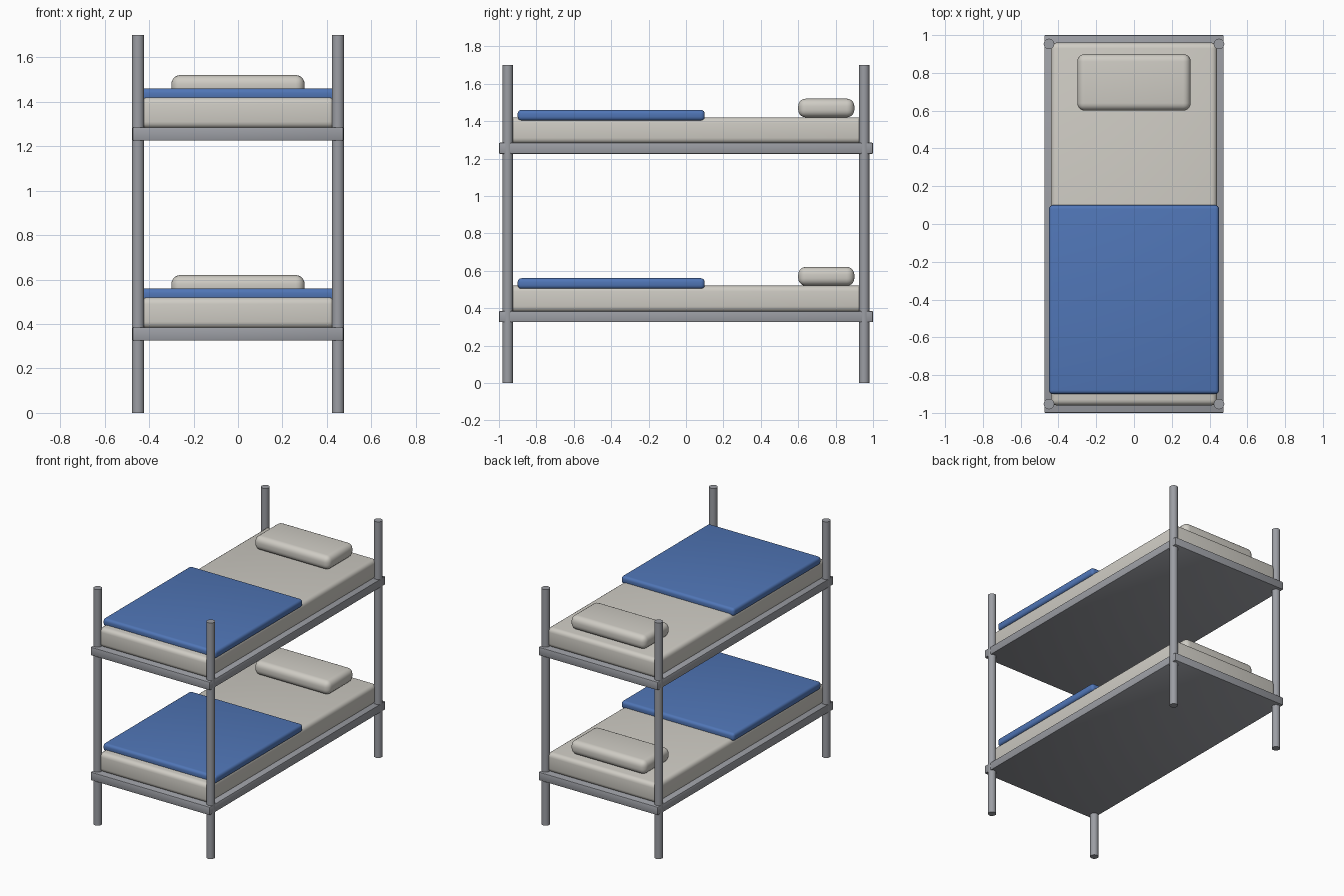
import bpy

cube = bpy.data.objects.get("Cube")
if cube:
    bpy.data.objects.remove(cube, do_unlink=True)


def make_material(name, rgb):
    mat = bpy.data.materials.new(name)
    mat.use_nodes = True
    color = (*rgb, 1.0)
    mat.diffuse_color = color
    mat.node_tree.nodes["Principled BSDF"].inputs["Base Color"].default_value = color
    return mat


metal = make_material("grey metal", (0.33, 0.34, 0.37))
linen = make_material("off-white linen", (0.62, 0.60, 0.55))
wool = make_material("blue wool", (0.08, 0.18, 0.47))


def finish(obj, name, mat):
    obj.name = name
    obj.data.materials.append(mat)
    bpy.ops.object.shade_smooth_by_angle()


def rounded_box(name, x, y, z, radius, segments, mat):
    """Bevelled box spanning the given (low, high) ranges."""
    spans = (x, y, z)
    bpy.ops.mesh.primitive_cube_add(size=1, location=[(a + b) / 2 for a, b in spans])
    obj = bpy.context.object
    obj.scale = [b - a for a, b in spans]
    bpy.ops.object.transform_apply(location=False, rotation=False, scale=True)
    bevel = obj.modifiers.new("soft edges", "BEVEL")
    bevel.width = radius
    bevel.segments = segments
    bpy.ops.object.modifier_apply(modifier=bevel.name)
    finish(obj, name, mat)


# Corner posts
for side, sx in (("left", 1), ("right", -1)):
    for end, sy in (("front", -1), ("back", 1)):
        bpy.ops.mesh.primitive_cylinder_add(
            vertices=24, radius=0.028, depth=1.7, location=(sx * 0.45, sy * 0.953, 0.85))
        finish(bpy.context.object, f"{end}_{side}_post", metal)

# Two identical bunks: frame, mattress, blanket and pillow
for level, base in (("lower", 0.325), ("upper", 1.225)):
    def at(low, high):
        return base + low, base + high

    rounded_box(f"{level}_frame", (-0.475, 0.475), (-1, 1), at(0, 0.06), 0.006, 2, metal)
    rounded_box(f"{level}_mattress", (-0.44, 0.44), (-0.96, 0.96), at(0.055, 0.195), 0.03, 4, linen)
    rounded_box(f"{level}_blanket", (-0.45, 0.45), (-0.9, 0.1), at(0.178, 0.235), 0.02, 4, wool)
    rounded_box(f"{level}_pillow", (-0.3, 0.3), (0.6, 0.9), at(0.195, 0.295), 0.04, 5, linen)
